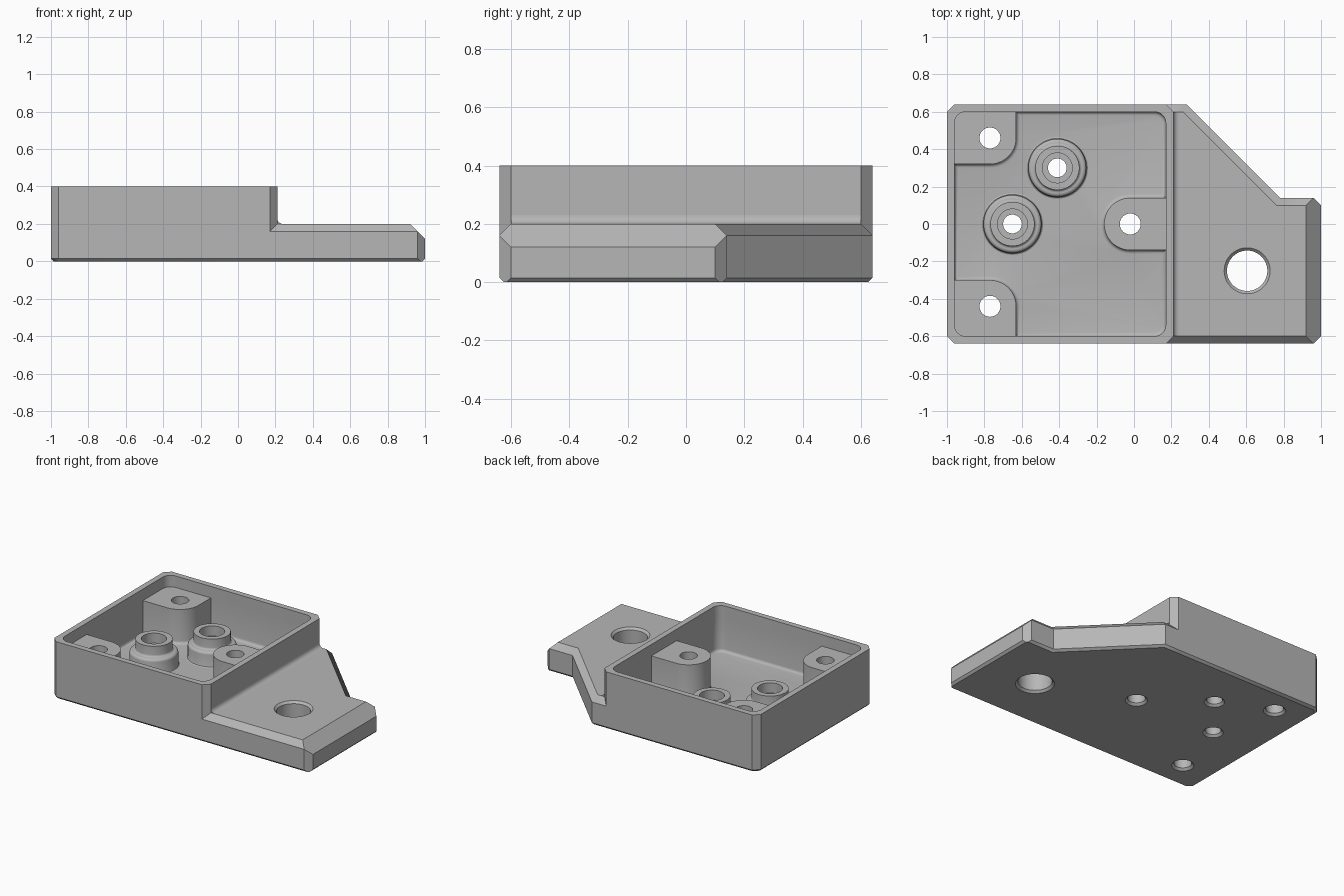
import bpy, bmesh, math
from mathutils import Matrix, Vector

old = bpy.data.objects.get("Cube")
if old:
    bpy.data.objects.remove(old, do_unlink=True)

grey = bpy.data.materials.new("grey_plastic")
grey.use_nodes = True
grey.diffuse_color = (0.47, 0.47, 0.47, 1)
grey.node_tree.nodes["Principled BSDF"].inputs["Base Color"].default_value = grey.diffuse_color

W, H = 0.64, 0.40            # half depth and full height of the tray
FLOOR, POST, FLANGE = 0.08, 0.32, 0.20
STANDOFFS = [(-0.41, 0.30), (-0.65, 0.0)]
SCREWS = [(-0.77, 0.46), (-0.77, -0.44), (-0.02, 0.0)]


def arc(cx, cy, r, a, b, n=12):
    """Points along an arc, angles in degrees."""
    angles = [math.radians(a + (b - a) * i / n) for i in range(n + 1)]
    return [(cx + r * math.cos(t), cy + r * math.sin(t)) for t in angles]


def finish(name, bm):
    bmesh.ops.recalc_face_normals(bm, faces=bm.faces)
    me = bpy.data.meshes.new(name)
    bm.to_mesh(me)
    bm.free()
    me.materials.append(grey)
    ob = bpy.data.objects.new(name, me)
    bpy.context.collection.objects.link(ob)
    return ob


def prism(outline, z0, z1, low=0, high=0, segs=1):
    """Extruded outline with optional bevels on the lower and upper rims."""
    bm = bmesh.new()
    face = bm.faces.new([bm.verts.new((x, y, z0)) for x, y in outline])
    out = bmesh.ops.extrude_face_region(bm, geom=[face], use_keep_orig=True)
    tops = [v for v in out["geom"] if isinstance(v, bmesh.types.BMVert)]
    bmesh.ops.translate(bm, verts=tops, vec=(0, 0, z1 - z0))
    bmesh.ops.recalc_face_normals(bm, faces=bm.faces)
    for z, size in ((z0, low), (z1, high)):
        if size:
            rim = [e for e in bm.edges if all(abs(v.co.z - z) < 1e-5 for v in e.verts)]
            bmesh.ops.bevel(bm, geom=rim, offset=size, segments=segs, profile=0.5,
                            affect='EDGES', clamp_overlap=False)
    return bm


def lathe(name, profile, x, y, closed=False, n=48):
    """Profile of (radius, height) turned about a vertical axis."""
    bm = bmesh.new()
    rings = [[bm.verts.new((x + px, y + py, z)) for px, py in arc(0, 0, r, 0, 360, n)[:-1]]
             for r, z in profile]
    for a, b in zip(rings, rings[1:]):
        for i in range(n):
            j = (i + 1) % n
            bm.faces.new((a[i], a[j], b[j], b[i]))
    if closed:
        bm.faces.new(rings[0])
        bm.faces.new(rings[-1])
    return finish(name, bm)


def clip(bm, point, normal):
    """Cut away everything beyond a plane and cap the cut."""
    geom = bm.verts[:] + bm.edges[:] + bm.faces[:]
    cut = bmesh.ops.bisect_plane(bm, geom=geom, plane_co=point, dist=1e-6,
                                 plane_no=Vector(normal).normalized(), clear_outer=True)
    edges = [e for e in cut["geom_cut"] if isinstance(e, bmesh.types.BMEdge)]
    bmesh.ops.edgeloop_fill(bm, edges=edges)


def boolean(ob, tool, mode):
    tool.hide_render = True
    bpy.ops.object.select_all(action='DESELECT')
    bpy.context.view_layer.objects.active = ob
    ob.select_set(True)
    mod = ob.modifiers.new("cut", 'BOOLEAN')
    mod.object, mod.operation, mod.solver = tool, mode, 'EXACT'
    bpy.ops.object.modifier_apply(modifier=mod.name)
    bpy.data.objects.remove(tool, do_unlink=True)


def smooth(ob):
    bpy.ops.object.select_all(action='DESELECT')
    bpy.context.view_layer.objects.active = ob
    ob.select_set(True)
    bpy.ops.object.shade_smooth_by_angle(angle=math.radians(32))


# Tray block with chamfered corners
c, right = 0.04, 0.21
block = [(-1 + c, -W), (right - c, -W), (right, -W + c), (right, W - c),
         (right - c, W), (-1 + c, W), (-1, W - c), (-1, -W + c)]
tray = finish("tray_body", prism(block, 0, H, low=0.015))

# Mounting flange with a slanted back edge and a sloped end
bm = prism([(0, -W), (1, -W), (1, 0.14), (0.78, 0.14), (0.28, W), (0, W)],
           0, FLANGE, low=0.015, high=0.04)
clip(bm, (1, 0, 0.12), (1, 0, 1))
clip(bm, (1, 0.10, 0), (1, 1, 0))
clip(bm, (1, -0.60, 0), (1, -1, 0))
clip(bm, (0.985, 0, 0), (1, 0, -1))
boolean(tray, finish("flange", bm), 'UNION')

# Cavity around the three screw posts, with a rounded floor edge
x0, x1, y1, r = -0.96, 0.17, 0.60, 0.06
p = 0.14
(ax, ay), (bx, by), (cx, cy) = SCREWS
corner_fr = arc(x1 - r, -y1 + r, r, -90, 0, 6)
corner_br = arc(x1 - r, y1 - r, r, 0, 90, 6)
corner_bl = arc(x0 + r, y1 - r, r, 90, 180, 6)
corner_fl = arc(x0 + r, -y1 + r, r, 180, 270, 6)
notched = (corner_fr + [(x1, cy - p)] + arc(cx, cy, p, 270, 90, 24) + [(x1, cy + p)]
           + corner_br + [(ax + p, y1)] + arc(ax, ay, p, 0, -90) + [(x0, ay - p)]
           + [(x0, by + p)] + arc(bx, by, p, 90, 0) + [(bx + p, -y1)])
boolean(tray, finish("cavity", prism(notched, FLOOR, 0.5, low=0.02, segs=4)), 'DIFFERENCE')
upper = corner_fr + corner_br + corner_bl + corner_fl
boolean(tray, finish("upper_cavity", prism(upper, POST, 0.55)), 'DIFFERENCE')

# Screw holes, widened at the underside
for x, y in SCREWS + STANDOFFS:
    h = 0.056 if (x, y) in SCREWS else 0.05
    drill = [(h + 0.025, -0.01), (h, 0.015), (h, 0.6)]
    boolean(tray, lathe("drill", drill, x, y, closed=True), 'DIFFERENCE')

# Large flange hole, chamfered on both rims
h = 0.108
drill = [(h + 0.025, -0.01), (h, 0.015), (h, FLANGE - 0.015), (h + 0.025, FLANGE + 0.01)]
boolean(tray, lathe("drill", drill, 0.605, -0.25, closed=True), 'DIFFERENCE')
smooth(tray)

# Rounded joint between tray wall and flange
bm = prism([(0.20, 0.19), (0.24, 0.19)] + arc(0.24, 0.23, 0.03, 270, 180, 6) + [(0.20, 0.23)],
           -0.60, 0.60)
bmesh.ops.transform(bm, matrix=Matrix.Rotation(math.radians(90), 4, 'X'), verts=bm.verts)
smooth(finish("wall_fillet", bm))

# Stepped standoffs with a counterbore
shoulder = arc(0.135, 0.165, 0.02, 0, 90, 5)
neck = arc(0.133, 0.20, 0.015, 270, 180, 5)
profile = ([(0.165, FLOOR), (0.158, 0.084), (0.155, 0.092)] + shoulder + neck
           + [(0.118, 0.26), (0.08, 0.26), (0.08, 0.19), (0.05, 0.19), (0.05, FLOOR)])
for name, (x, y) in zip(("back_standoff", "left_standoff"), STANDOFFS):
    smooth(lathe(name, profile, x, y))
